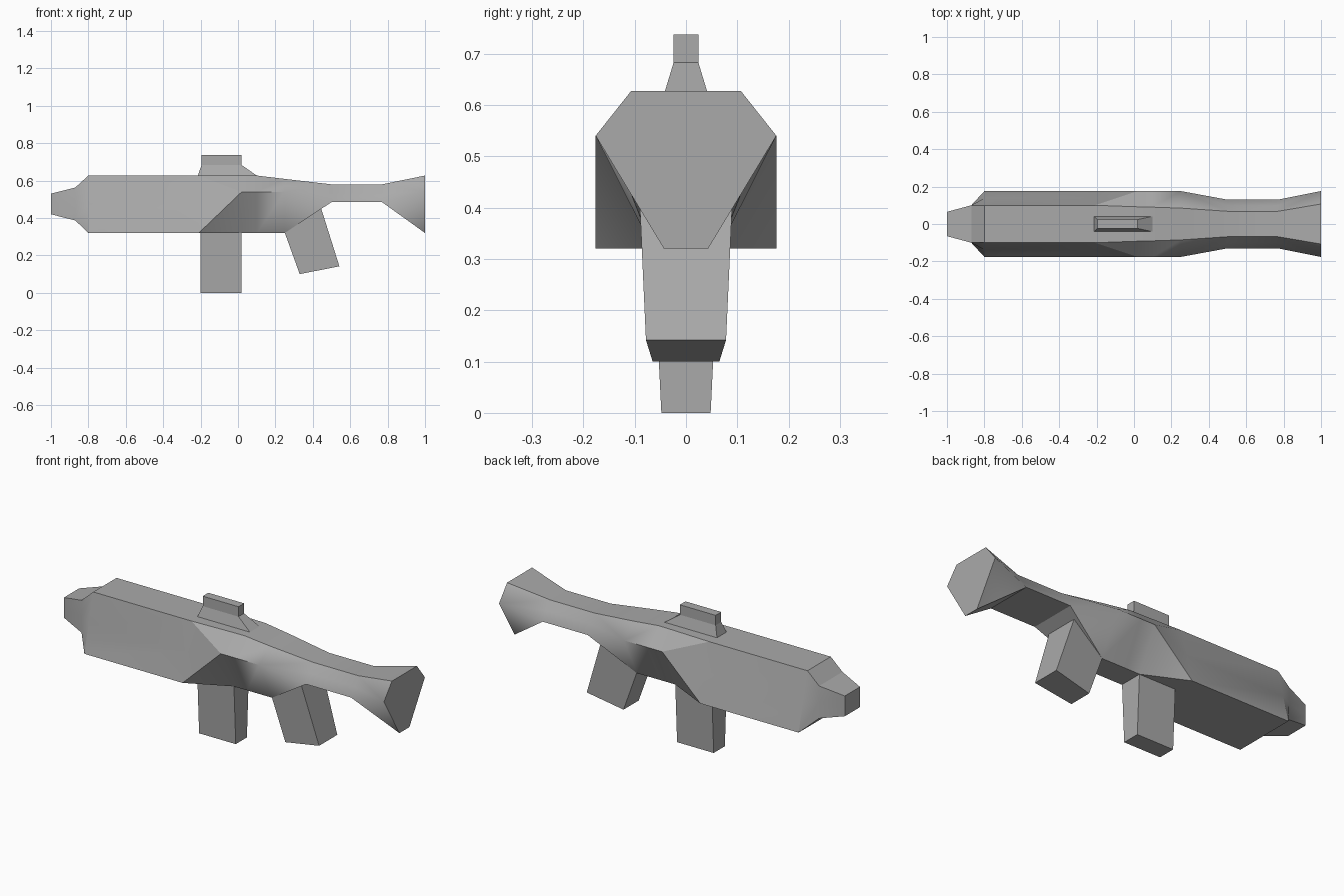
import bpy, bmesh, math

cube = bpy.data.objects.get("Cube")
if cube:
    bpy.data.objects.remove(cube, do_unlink=True)

grey = bpy.data.materials.new("plain_grey")
grey.use_nodes = True
COLOUR = (0.4, 0.4, 0.4, 1)
grey.diffuse_color = COLOUR
grey.node_tree.nodes["Principled BSDF"].inputs["Base Color"].default_value = COLOUR


def loft(name, rings, fans=None):
    """Skin a list of closed rings. fans maps a ring to (towards next ring, sharp):
    its side quads are cut by diagonals that meet at the middle corner."""
    fans = fans or {}
    bm = bmesh.new()
    rows = [[bm.verts.new(p) for p in ring] for ring in rings]
    n = len(rows[0])
    diagonals = []
    for r, (a, b) in enumerate(zip(rows, rows[1:])):
        for i in range(n):
            j = (i + 1) % n
            if r not in fans or i in (0, 3):
                bm.faces.new((a[i], a[j], b[j], b[i]))
                continue
            towards_next, sharp = fans[r]
            if (i in (2, 5)) == towards_next:
                bm.faces.new((a[i], a[j], b[i]))
                bm.faces.new((a[j], b[j], b[i]))
                diagonals.append((a[j], b[i], sharp))
            else:
                bm.faces.new((a[i], a[j], b[j]))
                bm.faces.new((a[i], b[j], b[i]))
                diagonals.append((a[i], b[j], sharp))
    bm.faces.new(rows[0])
    bm.faces.new(rows[-1])
    bmesh.ops.recalc_face_normals(bm, faces=bm.faces)
    bm.verts.index_update()
    creases = {frozenset((v.index, w.index)): sharp for v, w, sharp in diagonals}
    mesh = bpy.data.meshes.new(name)
    bm.to_mesh(mesh)
    bm.free()
    mesh.materials.append(grey)
    obj = bpy.data.objects.new(name, mesh)
    bpy.context.collection.objects.link(obj)
    if creases:
        bpy.ops.object.select_all(action="DESELECT")
        obj.select_set(True)
        bpy.context.view_layer.objects.active = obj
        bpy.ops.object.shade_smooth_by_angle(angle=math.radians(28))
        for e in mesh.edges:
            key = frozenset(e.vertices)
            if key in creases:
                e.use_edge_sharp = creases[key]


def hexagon(x, top_z, top_w, low_z, low_w, mid=None):
    """Cross-section; without a middle corner the sides are straight."""
    mid_z, mid_w = mid or ((top_z + low_z) / 2, (top_w + low_w) / 2)
    return [(x, -top_w, top_z), (x, top_w, top_z), (x, mid_w, mid_z),
            (x, low_w, low_z), (x, -low_w, low_z), (x, -mid_w, mid_z)]


def rect(front, rear):
    """Four-sided section from (x, z, half width) at its front and rear edges."""
    (x0, z0, w0), (x1, z1, w1) = front, rear
    return [(x0, -w0, z0), (x1, -w1, z1), (x1, w1, z1), (x0, w0, z0)]


# Long body from the nose to the flared stock, with chamfered undersides
WIDE = (.54, .176)
loft("body", [
    hexagon(-1.0, .53, .065, .42, .065),
    hexagon(-.87, .563, .10, .387, .10),
    hexagon(-.80, .627, .10, .32, .176),
    hexagon(-.21, .627, .10, .32, .176),
    hexagon(.02, .627, .092, .32, .065, WIDE),
    hexagon(.10, .627, .09, .32, .065, WIDE),
    hexagon(.25, .609, .085, .32, .065, WIDE),
    hexagon(.50, .58, .068, .485, .13),
    hexagon(.77, .58, .068, .485, .13),
    hexagon(1.0, .627, .107, .32, .043, WIDE),
], fans={3: (True, True), 6: (False, False), 8: (True, False)})

# Straight magazine, slightly tapered
loft("magazine", [rect((-.2, 0, .048), (.02, 0, .048)),
                  rect((-.2, .33, .064), (.02, .33, .064))])

# Raked rear grip
loft("grip", [rect((.33, .10, .065), (.542, .142, .078)),
              rect((.247, .33, .066), (.445, .45, .092))])

# Raised sight: sloping base under a slim block
loft("sight", [rect((-.215, .627, .041), (.10, .627, .041)),
               rect((-.195, .683, .024), (.02, .683, .024)),
               rect((-.195, .737, .024), (.02, .737, .024))])
